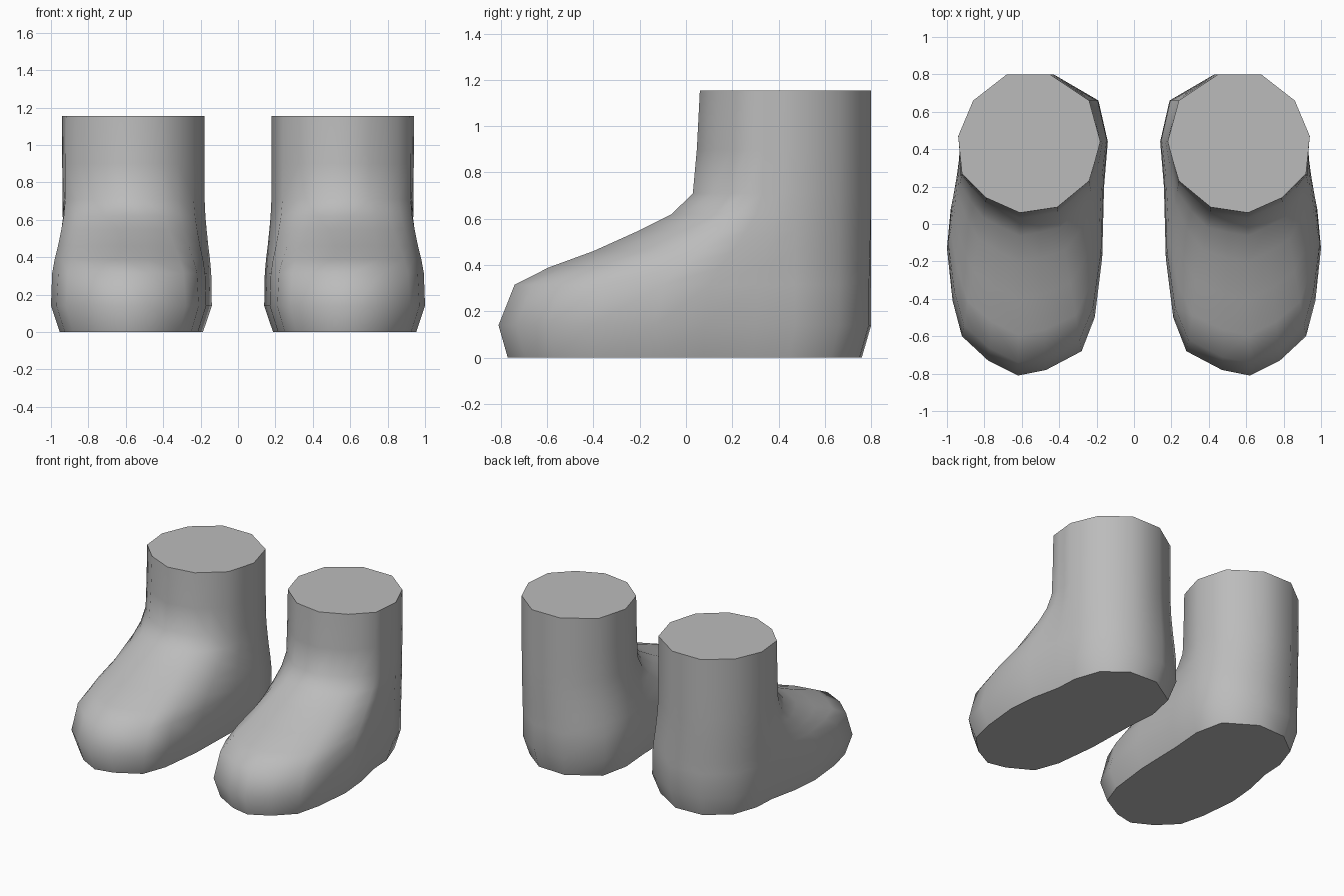
import bpy, bmesh, math

if "Cube" in bpy.data.objects:
    bpy.data.objects.remove(bpy.data.objects["Cube"])

grey = bpy.data.materials.new("plain grey")
grey.diffuse_color = (0.5, 0.5, 0.5, 1)
grey.use_nodes = True
grey.node_tree.nodes["Principled BSDF"].inputs["Base Color"].default_value = grey.diffuse_color

# Outlines of one boot, paired point by point: widest foot line and leg opening
FOOT = [(.62, -.81), (.78, -.73), (.92, -.60), (.97, -.41), (1.0, -.13), (.98, .08),
        (.93, .30), (.92, .47), (.85, .66), (.67, .79), (.43, .80), (.19, .66),
        (.14, .44), (.16, .20), (.17, -.18), (.21, -.50), (.28, -.68), (.47, -.78)]
LEG = [(.61, .06), (.70, .10), (.79, .14), (.855, .205), (.92, .27), (.927, .34),
       (.933, .40), (.94, .47), (.86, .66), (.68, .80), (.45, .80), (.24, .66),
       (.18, .44), (.21, .33), (.24, .23), (.325, .16), (.41, .09), (.51, .075)]

# Instep profile: (height, blend from foot outline to leg outline)
PROFILE = [(.14, 0), (.315, .08), (.39, .25), (.46, .47), (.55, .70),
           (.62, .86), (.71, .965), (.90, .985), (1.155, 1)]


def make_boot(name, side):
    bm = bmesh.new()
    # sole ring is drawn in from the widest line
    rings = [[(.57 + (x - .57) * .89, -.01 + (y + .01) * .95, 0) for x, y in FOOT]]
    for z, s in PROFILE:
        rings.append([(a + (c - a) * s, b + (d - b) * s, z)
                      for (a, b), (c, d) in zip(FOOT, LEG)])
    rows = [[bm.verts.new((side * x, y, z)) for x, y, z in r] for r in rings]
    n = len(FOOT)
    for lo, hi in zip(rows, rows[1:]):
        for i in range(n):
            j = (i + 1) % n
            bm.faces.new((lo[i], lo[j], hi[j], hi[i]))
    # flat sole and closed top
    bm.faces.new(rows[0])
    bm.faces.new(rows[-1])
    bmesh.ops.recalc_face_normals(bm, faces=bm.faces)
    mesh = bpy.data.meshes.new(name)
    bm.to_mesh(mesh)
    bm.free()
    mesh.materials.append(grey)
    boot = bpy.data.objects.new(name, mesh)
    bpy.context.collection.objects.link(boot)
    bpy.ops.object.select_all(action='DESELECT')
    boot.select_set(True)
    bpy.context.view_layer.objects.active = boot
    bpy.ops.object.shade_smooth_by_angle(angle=math.radians(58))


make_boot("right_boot", 1)
make_boot("left_boot", -1)
